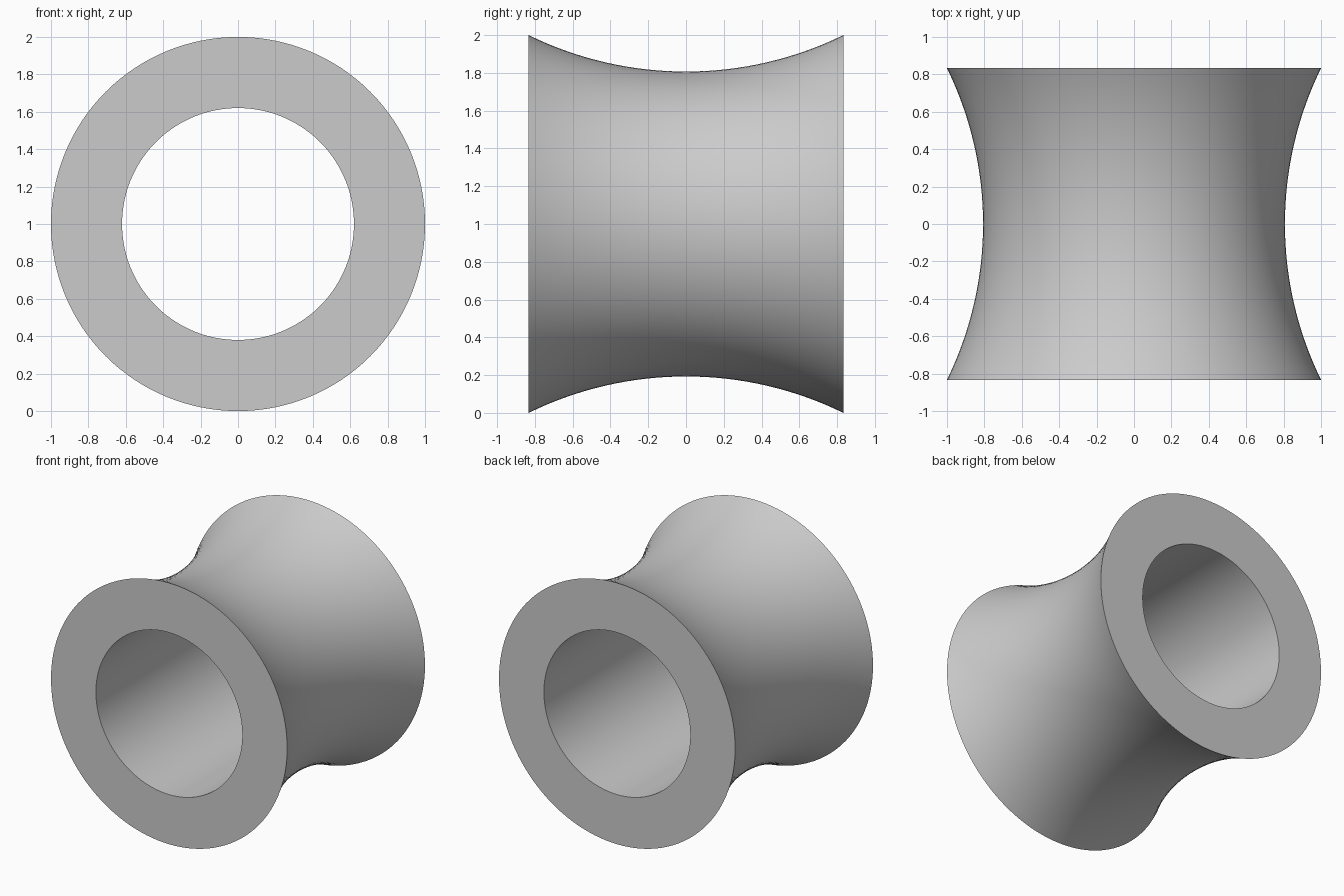
import bpy, bmesh, math
from mathutils import Vector

cube = bpy.data.objects.get("Cube")
if cube:
    bpy.data.objects.remove(cube, do_unlink=True)

HALF, RIM, NECK, BORE = 0.833, 1.0, 0.807, 0.62
ARC_STEPS, SIDES = 32, 128

# Light grey finish
grey = bpy.data.materials.new("light grey")
grey.use_nodes = True
colour = (0.6, 0.6, 0.6, 1)
grey.diffuse_color = colour
grey.node_tree.nodes["Principled BSDF"].inputs["Base Color"].default_value = colour

# Cross-section: straight bore and a concave circular arc outside
sag = RIM - NECK
arc_radius = (HALF ** 2 + sag ** 2) / (2 * sag)
sweep = math.asin(HALF / arc_radius)
profile = [(BORE, HALF), (BORE, -HALF)]
for i in range(ARC_STEPS + 1):
    a = sweep * (2 * i / ARC_STEPS - 1)
    profile.append((NECK + arc_radius * (1 - math.cos(a)), arc_radius * math.sin(a)))

# Revolve the closed section around the front-to-back axis
bm = bmesh.new()
verts = [bm.verts.new((r, y, 1)) for r, y in profile]
edges = [bm.edges.new((v, verts[i - 1])) for i, v in enumerate(verts)]
bmesh.ops.spin(bm, geom=verts + edges, cent=Vector((0, 0, 1)), axis=Vector((0, 1, 0)),
               angle=math.tau, steps=SIDES, use_merge=True)
bmesh.ops.remove_doubles(bm, verts=bm.verts, dist=0.0001)
bmesh.ops.recalc_face_normals(bm, faces=bm.faces)
mesh = bpy.data.meshes.new("concave_roller")
bm.to_mesh(mesh)
bm.free()
mesh.materials.append(grey)

roller = bpy.data.objects.new("concave_roller", mesh)
bpy.context.collection.objects.link(roller)
bpy.ops.object.select_all(action="DESELECT")
roller.select_set(True)
bpy.context.view_layer.objects.active = roller
bpy.ops.object.shade_smooth_by_angle(angle=math.radians(30))
